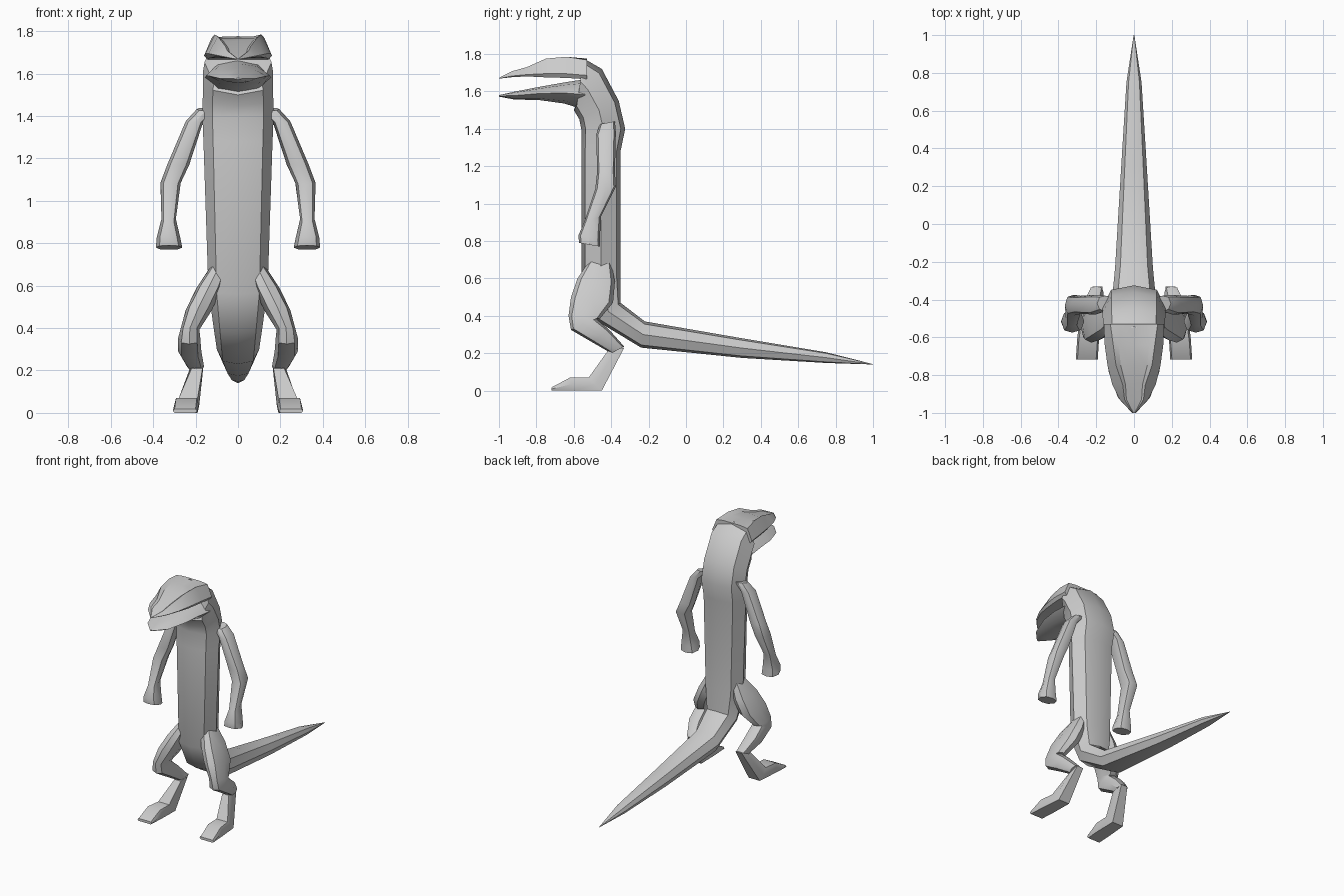
import bpy, bmesh, math

cube = bpy.data.objects.get("Cube")
if cube:
    bpy.data.objects.remove(cube, do_unlink=True)

skin = bpy.data.materials.new("grey_skin")
skin.use_nodes = True
GREY = (0.6, 0.6, 0.6, 1)
skin.diffuse_color = GREY
skin.node_tree.nodes["Principled BSDF"].inputs["Base Color"].default_value = GREY


def loft(name, rings, angle=40):
    """Skin a list of equal-length closed rings and cap both ends."""
    bm = bmesh.new()
    loops = [[bm.verts.new(p) for p in ring] for ring in rings]
    n = len(loops[0])
    for a, b in zip(loops, loops[1:]):
        for i in range(n):
            j = (i + 1) % n
            bm.faces.new((a[i], a[j], b[j], b[i]))
    bm.faces.new(loops[0])
    bm.faces.new(loops[-1])
    bmesh.ops.recalc_face_normals(bm, faces=bm.faces)
    mesh = bpy.data.meshes.new(name)
    bm.to_mesh(mesh)
    bm.free()
    obj = bpy.data.objects.new(name, mesh)
    bpy.context.collection.objects.link(obj)
    mesh.materials.append(skin)
    bpy.ops.object.select_all(action="DESELECT")
    obj.select_set(True)
    bpy.context.view_layer.objects.active = obj
    bpy.ops.object.shade_smooth_by_angle(angle=math.radians(angle))
    return obj


def section(x, front, back, width, c=0.72, k=0.8):
    """Eight-sided ring between a front and a back point (y, z)."""
    shape = ((0, -1), (c, -k), (1, 0), (c, k), (0, 1), (-c, k), (-1, 0), (-c, -k))
    pts = []
    for u, v in shape:
        t = (v + 1) / 2
        pts.append((x + u * width,
                    front[0] + (back[0] - front[0]) * t,
                    front[1] + (back[1] - front[1]) * t))
    return pts


def limb(name, side, rows, **shape):
    loft(name, [section(side * x, f, b, w, **shape) for x, f, b, w in rows])


# Tail, torso and neck in one skin: front point, back point, half width
body = [
    ((1.0, .14), (1.0, .142), .002),
    ((.75, .148), (.75, .205), .04),
    ((.3, .175), (.3, .28), .068),
    ((-.24, .23), (-.22, .37), .10),
    ((-.48, .375), (-.35, .47), .118),
    ((-.56, .56), (-.35, .62), .14),
    ((-.56, 1.28), (-.35, 1.28), .163),
    ((-.56, 1.40), (-.325, 1.40), .168),
    ((-.57, 1.45), (-.36, 1.55), .166),
    ((-.60, 1.50), (-.45, 1.72), .165),
    ((-.58, 1.53), (-.55, 1.778), .158),
]
loft("body_and_tail", [section(0, *row) for row in body])

# Upper jaw with raised brows: y, centre z, inner x, brow x, brow z, rim x, base z
upper = [
    (-.53, 1.775, .07, .125, 1.768, .16, 1.665),
    (-.64, 1.768, .08, .11, 1.785, .155, 1.672),
    (-.75, 1.755, .07, .095, 1.775, .14, 1.675),
    (-.85, 1.72, .045, .06, 1.73, .115, 1.68),
    (-.93, 1.70, .04, .05, 1.708, .075, 1.676),
    (-1.0, 1.672, .003, .005, 1.672, .008, 1.668),
]
rings = []
for y, cz, ix, bx, bz, rx, base in upper:
    rim = base + (bz - base) * .2
    half = [(ix, cz), (bx, bz), (rx, rim), (rx * .9, base)]
    outline = [(0, cz)] + half + [(0, base)] + [(-x, z) for x, z in reversed(half)]
    rings.append([(x, y, z) for x, z in outline])
loft("upper_jaw", rings, 30)

# Lower jaw: y, bottom z, top z, half width
lower = [
    (-.54, 1.50, 1.665, .155),
    (-.65, 1.535, 1.648, .15),
    (-.78, 1.553, 1.625, .135),
    (-.92, 1.557, 1.598, .085),
    (-1.0, 1.572, 1.58, .01),
]
loft("lower_jaw", [section(0, (y, b), (y, t), w, c=.62, k=.75)
                   for y, b, t, w in lower])

# Limbs: centre x, front point, back point, half width
arm = [
    (.15, (-.46, 1.425), (-.38, 1.44), .045),
    (.205, (-.48, 1.37), (-.375, 1.38), .042),
    (.282, (-.475, 1.17), (-.38, 1.17), .052),
    (.318, (-.485, 1.08), (-.375, 1.09), .048),
    (.327, (-.545, .90), (-.455, .93), .034),
    (.328, (-.575, .83), (-.46, .82), .056),
    (.325, (-.572, .79), (-.46, .77), .062),
]
leg = [
    (.09, (-.52, .69), (-.40, .69), .04),
    (.135, (-.58, .60), (-.38, .58), .06),
    (.185, (-.615, .50), (-.39, .47), .062),
    (.227, (-.628, .40), (-.46, .385), .045),
    (.23, (-.615, .325), (-.48, .385), .052),
    (.228, (-.50, .258), (-.41, .325), .055),
    (.20, (-.40, .20), (-.33, .235), .04),
]
foot = [
    (.193, (-.42, .21), (-.33, .23), .03),
    (.235, (-.52, .07), (-.45, 0), .052),
    (.243, (-.62, .07), (-.60, 0), .058),
    (.25, (-.718, .018), (-.718, 0), .058),
]
for label, side in (("left", 1), ("right", -1)):
    limb(label + "_arm", side, arm)
    limb(label + "_leg", side, leg)
    limb(label + "_foot", side, foot, c=.85, k=1)
